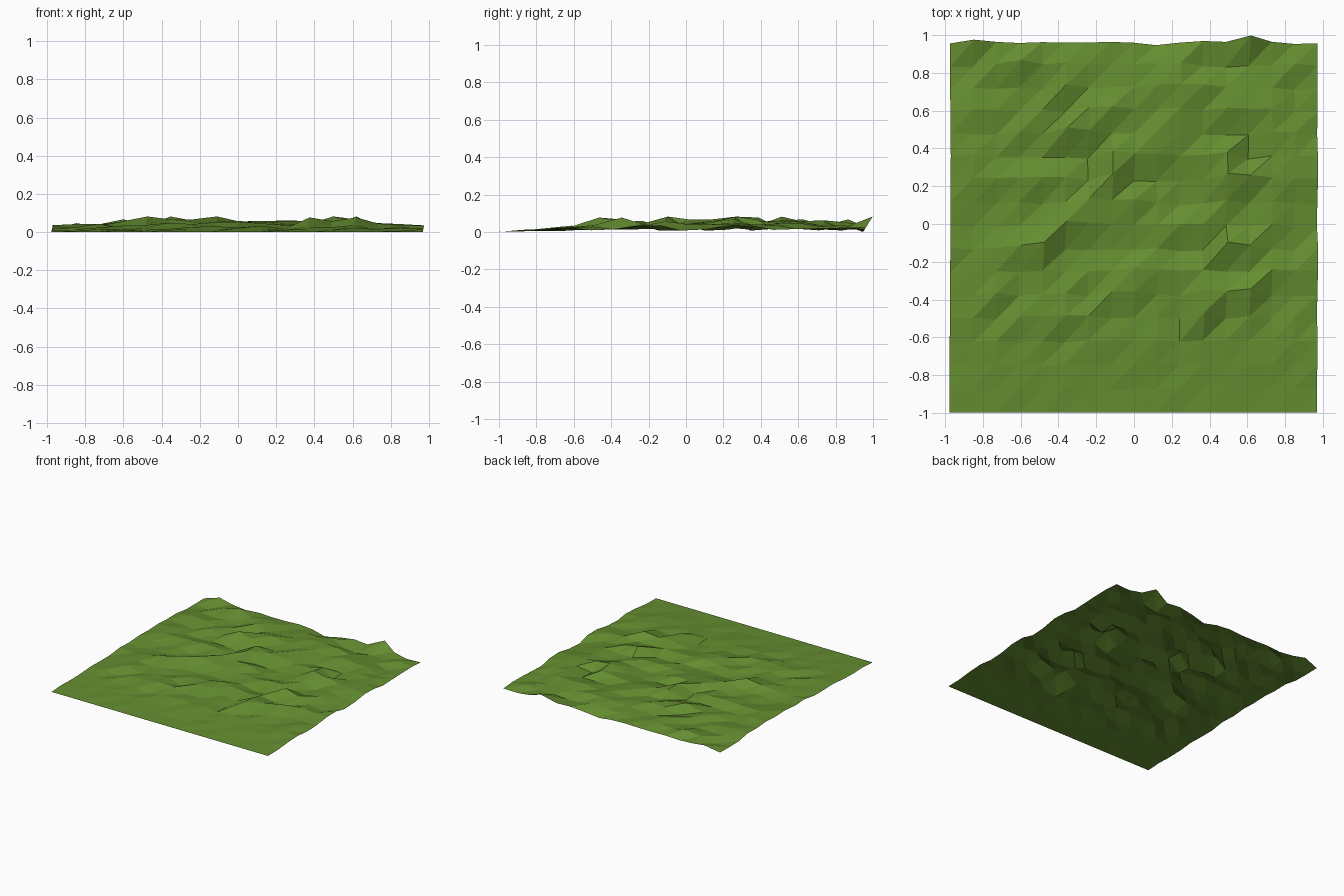
import bpy, bmesh, random

if "Cube" in bpy.data.objects:
    bpy.data.objects.remove(bpy.data.objects["Cube"])

random.seed(7)
N = 16
STEP = 1.945 / N
X0, Y0 = -0.978, -1.0

# characteristic peaks and hollows: column, row, height in hundredths
FEATURES = [
    (7, 10, 8.5), (6, 9, 7), (5, 8, 7), (4, 7, 8.5), (3, 7, 6), (2, 7, 4), (4, 6, 4),
    (8, 9, 6), (7, 8, 4.5), (8, 10, 2), (3, 15, 7), (3, 12, 5), (5, 12, 8.5),
    (6, 13, 6), (7, 13, 7), (6, 11, 1.5), (7, 11, 8), (10, 14, 6.5), (12, 15, 1),
    (13, 16, 8.5), (14, 13, 5), (12, 11, 7), (13, 12, 2), (13, 11, 1), (12, 10, 8.5),
    (13, 10, 7), (15, 10, 4.5), (10, 9, 1), (13, 9, 2), (10, 8, 4.5), (11, 8, 4.5),
    (10, 7, 1), (12, 7, 8.5), (13, 7, 6), (12, 6, 3), (13, 6, 3), (12, 5, 6),
    (13, 5, 8), (11, 5, 7), (10, 5, 2), (9, 4, 3), (13, 4, 4), (11, 4, 8),
    (5, 6, 2), (6, 5, 1.5), (4, 4, 4), (1, 16, 5), (9, 16, 0.3),
]
fixed = {(i, j): h / 100 for i, j, h in FEATURES}


def height(i, j):
    # calm at the front and along the sides, rougher inland
    h = random.random()
    edge = min(i, N - i) / 4
    rough = min(1, j / 5) * min(1, 0.6 + 0.4 * edge)
    if j == N:
        rough *= 0.6
    return fixed.get((i, j), 0.004 + (0.01 + 0.05 * h) * rough)


# terrain sheet, each point pushed along a leaning direction
bm = bmesh.new()
grid = []
for j in range(N + 1):
    row = []
    for i in range(N + 1):
        z = height(i, j)
        row.append(bm.verts.new((X0 + i * STEP + 0.2 * z,
                                 Y0 + j * STEP + 0.62 * z, z)))
    grid.append(row)
for j in range(N):
    for i in range(N):
        a, b = grid[j][i], grid[j][i + 1]
        c, d = grid[j + 1][i + 1], grid[j + 1][i]
        bm.faces.new((a, b, c))
        bm.faces.new((a, c, d))

# rest the lowest point on the ground
low = min(v.co.z for v in bm.verts)
for v in bm.verts:
    v.co.z -= low
mesh = bpy.data.meshes.new("grass_terrain")
bm.to_mesh(mesh)
bm.free()
terrain = bpy.data.objects.new("grass_terrain", mesh)
bpy.context.collection.objects.link(terrain)

# grass colour
grass = bpy.data.materials.new("grass")
grass.diffuse_color = (0.13, 0.27, 0.03, 1)
grass.use_nodes = True
grass.node_tree.nodes["Principled BSDF"].inputs["Base Color"].default_value = grass.diffuse_color
mesh.materials.append(grass)
